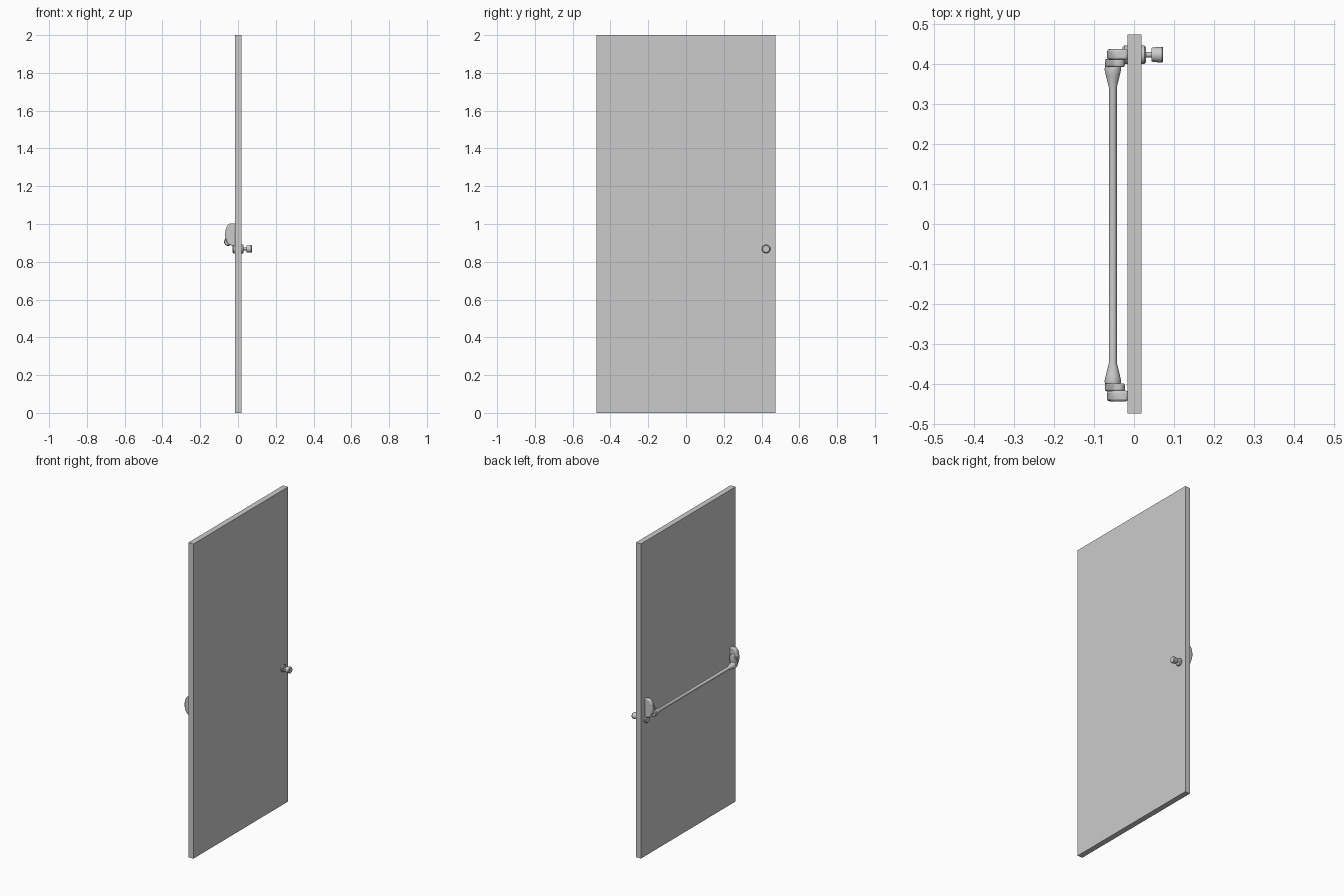
import bpy, bmesh, math
from mathutils import Vector

if "Cube" in bpy.data.objects:
    bpy.data.objects.remove(bpy.data.objects["Cube"])

MID = -0.003          # the push bar assembly is mirrored about this y
BAR_X, BAR_Z = -0.053, 0.905


def finish(name, bm, bevel=0):
    bmesh.ops.recalc_face_normals(bm, faces=bm.faces[:])
    me = bpy.data.meshes.new(name)
    bm.to_mesh(me)
    bm.free()
    ob = bpy.data.objects.new(name, me)
    bpy.context.collection.objects.link(ob)
    if bevel:
        m = ob.modifiers.new("bevel", 'BEVEL')
        m.width, m.segments, m.limit_method = bevel, 2, 'ANGLE'
    bpy.ops.object.select_all(action='DESELECT')
    bpy.context.view_layer.objects.active = ob
    ob.select_set(True)
    bpy.ops.object.shade_smooth_by_angle(angle=math.radians(35))
    return ob


def lathe(name, profile, axis, origin, n=24):
    """profile: (distance along axis, radius) pairs, turned around axis x or y."""
    bm = bmesh.new()
    rings = []
    for d, r in profile:
        ring = []
        for i in range(n):
            a = 2 * math.pi * i / n
            u, v = r * math.cos(a), r * math.sin(a)
            p = Vector((d, u, v)) if axis == 'x' else Vector((u, d, v))
            ring.append(bm.verts.new(p + Vector(origin)))
        rings.append(ring)
    for a, b in zip(rings, rings[1:]):
        for i in range(n):
            j = (i + 1) % n
            bm.faces.new((a[i], a[j], b[j], b[i]))
    bm.faces.new(rings[0])
    bm.faces.new(rings[-1])
    return finish(name, bm)


def plate(name, pts, y0, y1, bevel):
    """Extrude an x-z outline between two y values."""
    bm = bmesh.new()
    a = [bm.verts.new((x, y0, z)) for x, z in pts]
    b = [bm.verts.new((x, y1, z)) for x, z in pts]
    bm.faces.new(a)
    bm.faces.new(b)
    for i in range(len(pts)):
        j = (i + 1) % len(pts)
        bm.faces.new((a[i], a[j], b[j], b[i]))
    return finish(name, bm, bevel)


# door leaf
bm = bmesh.new()
bmesh.ops.create_cube(bm, size=1)
for v in bm.verts:
    v.co = (v.co.x * 0.035 + 0.0015, v.co.y * 0.95, v.co.z * 2 + 1)
finish("door_leaf", bm)

# outside knob with its rosette and neck, inside rosette on the back
lathe("outer_knob", [(0.018, 0.023), (0.026, 0.023), (0.03, 0.019), (0.03, 0.007),
                     (0.044, 0.007), (0.044, 0.017), (0.047, 0.018), (0.07, 0.02),
                     (0.073, 0.018)], 'x', (0, 0.424, 0.868))
lathe("inner_rosette", [(-0.015, 0.023), (-0.024, 0.023), (-0.029, 0.019)],
      'x', (0, 0.424, 0.868))

# push bar with flared, rounded ends
half = [(0.345, 0.01), (0.375, 0.0175), (0.391, 0.021), (0.397, 0.0195), (0.402, 0.012)]
lathe("push_bar", [(-d, r) for d, r in reversed(half)] + half, 'y', (BAR_X, MID, BAR_Z))

# D-shaped housing outline, flat side on the door
housing = [(-0.015, 1.003), (-0.04, 1.003)]
for i in range(1, 9):
    a = math.radians(90 + i * 20)
    housing.append((-0.04 + 0.028 * math.cos(a), 0.945 + 0.058 * math.sin(a)))
housing += [(-0.03, 0.884), (-0.015, 0.88)]

# tapered swing arm: hull of a pivot circle and the bar-end circle
p0, r0, p1, r1 = Vector((-0.039, 0.95)), 0.016, Vector((BAR_X, BAR_Z)), 0.02
d = (p1 - p0).normalized()
base = math.atan2(d.y, d.x)
spread = math.acos((r0 - r1) / (p1 - p0).length)
arm = []
for c, r, start, sweep in ((p1, r1, base - spread, 2 * spread),
                           (p0, r0, base + spread, 2 * math.pi - 2 * spread)):
    for i in range(10):
        t = start + sweep * i / 9
        arm.append((c.x + r * math.cos(t), c.y + r * math.sin(t)))

for s, side in ((1, "latch"), (-1, "hinge")):
    plate(side + "_housing", housing, MID + s * 0.414, MID + s * 0.441, 0.006)
    plate(side + "_swing_arm", arm, MID + s * 0.396, MID + s * 0.416, 0.004)
